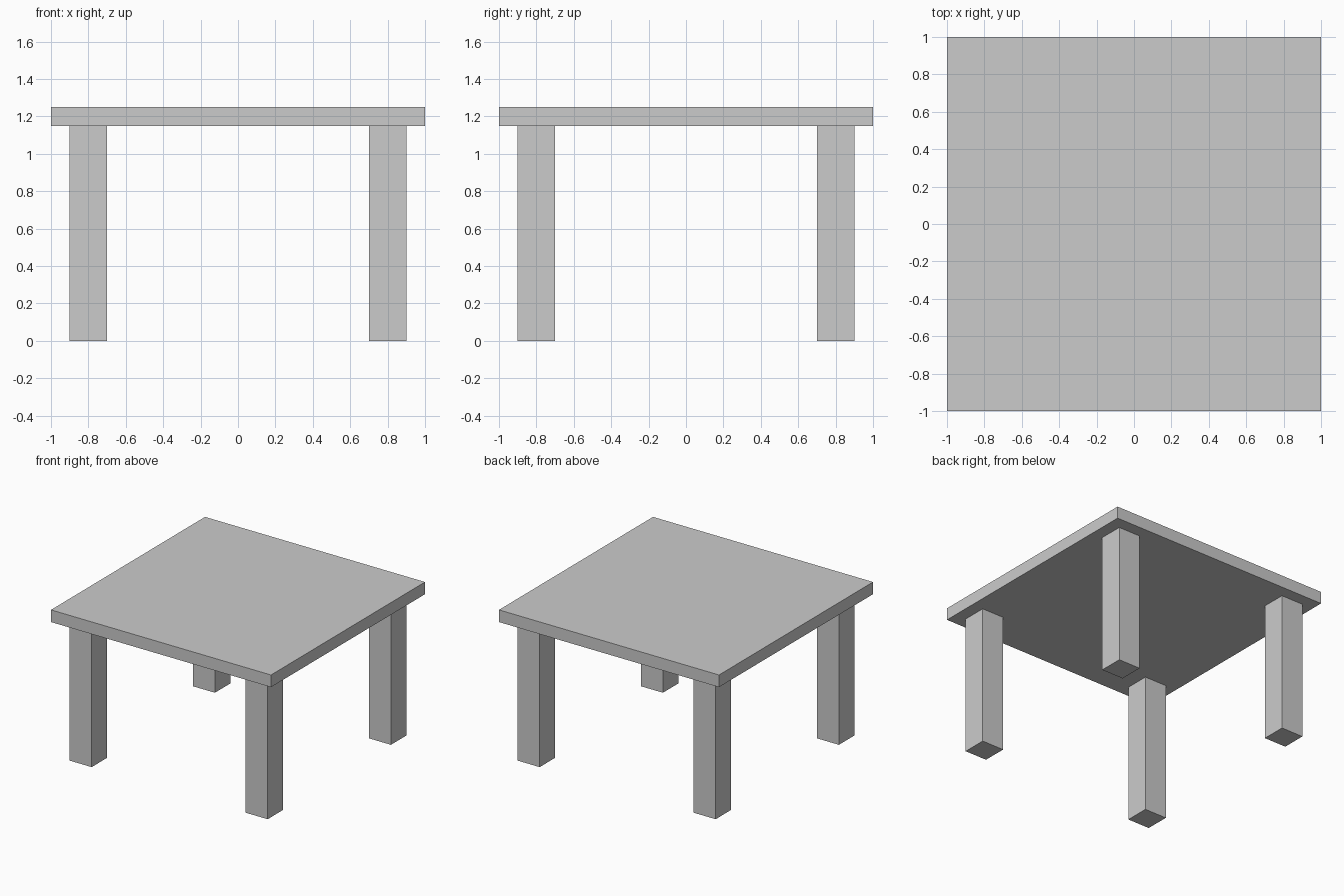
import bpy

if "Cube" in bpy.data.objects:
    bpy.data.objects.remove(bpy.data.objects["Cube"])


def box(name, center, size):
    bpy.ops.mesh.primitive_cube_add(size=1, location=center)
    obj = bpy.context.object
    obj.name = name
    obj.scale = size
    bpy.ops.object.transform_apply(location=False, rotation=False, scale=True)
    return obj


LEG_HEIGHT = 1.15
TOP_THICKNESS = 0.10

# Square table top
box("table_top", (0, 0, LEG_HEIGHT + TOP_THICKNESS / 2), (2, 2, TOP_THICKNESS))

# Four square legs, inset from the corners
for side, x in (("left", -0.8), ("right", 0.8)):
    for end, y in (("front", -0.8), ("back", 0.8)):
        box(f"{end}_{side}_leg", (x, y, LEG_HEIGHT / 2), (0.2, 0.2, LEG_HEIGHT))
